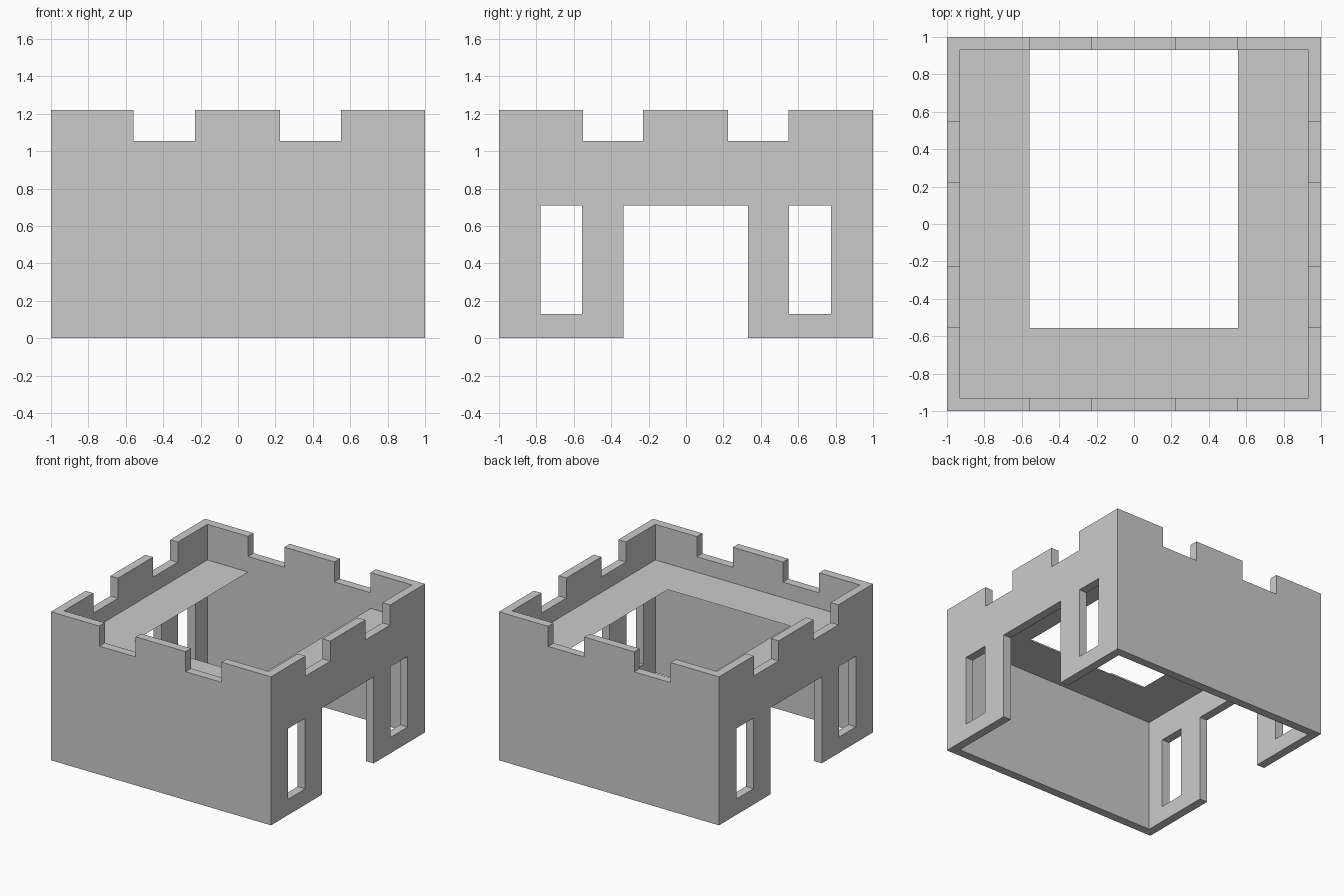
import bpy, bmesh
from mathutils import Matrix, Vector

if "Cube" in bpy.data.objects:
    bpy.data.objects.remove(bpy.data.objects["Cube"])

T, TOP, CRENEL, WALK = 0.07, 1.22, 1.055, 0.927
I = 1 - T  # inner half-width


def make_object(name, bm):
    bmesh.ops.recalc_face_normals(bm, faces=bm.faces)
    mesh = bpy.data.meshes.new(name)
    bm.to_mesh(mesh)
    bm.free()
    ob = bpy.data.objects.new(name, mesh)
    bpy.context.collection.objects.link(ob)
    return ob


def add_box(bm, lo, hi):
    lo, hi = Vector(lo), Vector(hi)
    m = Matrix.Translation((lo + hi) / 2) @ Matrix.Diagonal((*(hi - lo), 1))
    bmesh.ops.create_cube(bm, size=1, matrix=m)


# Square ring of walls, extruded upwards
bm = bmesh.new()
corners = [(-1, -1), (1, -1), (1, 1), (-1, 1)]
outer = [bm.verts.new((x, y, 0)) for x, y in corners]
inner = [bm.verts.new((x * I, y * I, 0)) for x, y in corners]
for i in range(4):
    j = (i + 1) % 4
    bm.faces.new((outer[i], outer[j], inner[j], inner[i]))
ext = bmesh.ops.extrude_face_region(bm, geom=bm.faces[:])
bmesh.ops.translate(bm, vec=(0, 0, TOP),
                    verts=[v for v in ext["geom"] if isinstance(v, bmesh.types.BMVert)])
walls = make_object("castle_walls", bm)

# Cutters: crenel gaps on all walls, doors and windows on the side walls
bm = bmesh.new()
for s in (-1, 1):
    a, b = sorted((s * (I - 0.05), s * 1.05))
    for lo, hi in ((-0.56, -0.23), (0.225, 0.552)):
        add_box(bm, (lo, a, CRENEL), (hi, b, TOP + 0.1))
    for lo, hi in ((-0.55, -0.23), (0.225, 0.547)):
        add_box(bm, (a, lo, CRENEL), (b, hi, TOP + 0.1))
    for lo, hi, z in ((-0.778, -0.556, 0.13), (0.552, 0.775, 0.13), (-0.335, 0.332, -0.1)):
        add_box(bm, (a, lo, z), (b, hi, 0.71))
cutter = make_object("opening_cutter", bm)
cutter.hide_render = True

mod = walls.modifiers.new("openings", "BOOLEAN")
mod.operation, mod.solver, mod.object = "DIFFERENCE", "EXACT", cutter
bpy.context.view_layer.objects.active = walls
bpy.ops.object.modifier_apply(modifier=mod.name)
bpy.data.objects.remove(cutter)

# Thin U-shaped walkway, open towards the back wall
bm = bmesh.new()
xs, ys = (-I, -0.558, 0.555, I), (-I, -0.555, I)
grid = [[bm.verts.new((x, y, WALK)) for y in ys] for x in xs]
for i, j in ((0, 0), (1, 0), (2, 0), (0, 1), (2, 1)):
    bm.faces.new((grid[i][j], grid[i + 1][j], grid[i + 1][j + 1], grid[i][j + 1]))
make_object("walkway", bm)
